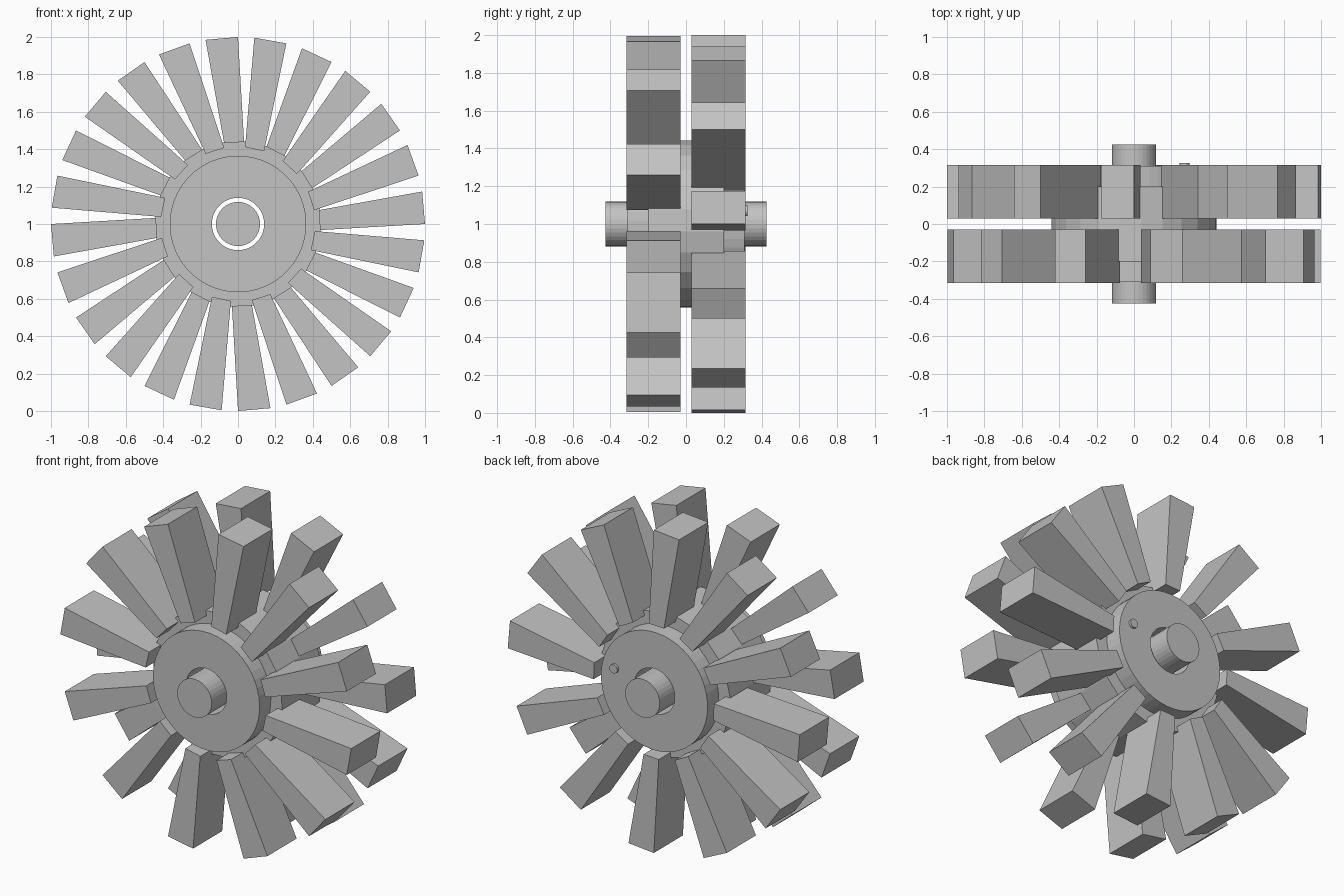
import bpy, bmesh
from math import sin, cos, radians
from mathutils import Vector

cube = bpy.data.objects.get("Cube")
if cube:
    bpy.data.objects.remove(cube, do_unlink=True)

grey = bpy.data.materials.new("plain_grey")
grey.use_nodes = True
grey.diffuse_color = (0.55, 0.55, 0.55, 1)
grey.node_tree.nodes["Principled BSDF"].inputs["Base Color"].default_value = (0.55, 0.55, 0.55, 1)

CENTRE = Vector((0, 0, 1))


def finish(name, bm):
    bmesh.ops.recalc_face_normals(bm, faces=bm.faces)
    mesh = bpy.data.meshes.new(name)
    bm.to_mesh(mesh)
    bm.free()
    mesh.materials.append(grey)
    obj = bpy.data.objects.new(name, mesh)
    bpy.context.collection.objects.link(obj)
    return obj


def polar(deg, r, y, side=0.0):
    """Point at a radius and angle around the y axis, shifted sideways."""
    a = radians(deg)
    return CENTRE + Vector((r * cos(a) - side * sin(a), y, r * sin(a) + side * cos(a)))


def lathe(name, profile, sides, start=0.0, closed=False, centre=(0, 0)):
    """Turn (radius, y, faceted) rings about y; faceted rings get half the sides."""
    bm = bmesh.new()
    step = 360 / sides
    offset = Vector((centre[0], 0, centre[1]))
    rings = []
    for r, y, faceted in profile:
        ring = []
        for i in range(sides):
            rr = r * cos(radians(step)) if faceted and i % 2 else r
            ring.append(bm.verts.new(polar(start + i * step, rr, y) + offset))
        rings.append(ring)
    pairs = list(zip(rings, rings[1:]))
    if closed:
        pairs.append((rings[-1], rings[0]))
    else:
        bm.faces.new(rings[0])
        bm.faces.new(rings[-1])
    for a, b in pairs:
        for i in range(sides):
            j = (i + 1) % sides
            bm.faces.new((a[i], a[j], b[j], b[i]))
    return finish(name, bm)


def blade(name, angle, y0, y1):
    """Tapered block whose root sits slightly clockwise of its tip."""
    bm = bmesh.new()
    loops = []
    for y in (y0, y1):
        loops.append([bm.verts.new(p) for p in (
            polar(angle - 2.5, 0.41, y, -0.052), polar(angle, 0.996, y, -0.087),
            polar(angle, 0.996, y, 0.087), polar(angle - 2.5, 0.41, y, 0.052))])
    front, back = loops
    bm.faces.new(front)
    bm.faces.new(back)
    for i in range(4):
        j = (i + 1) % 4
        bm.faces.new((front[i], front[j], back[j], back[i]))
    finish(name, bm)


# Hub with a faceted middle, round end caps and an open bore
lathe("hub", [(0.14, -0.31, False), (0.365, -0.31, False), (0.365, -0.2, False),
              (0.443, -0.2, True), (0.443, 0.2, True), (0.365, 0.2, False),
              (0.365, 0.31, False), (0.14, 0.31, False)], 48, 10, closed=True)

# Loose shaft through the bore
lathe("shaft", [(0.118, -0.425, False), (0.118, 0.425, False)], 32)

# Small pin on the rear cap
lathe("rear_pin", [(0.027, 0.3, False), (0.027, 0.325, False)], 16, centre=(0.27, 0.07))

# Two staggered rows of blades
for k in range(12):
    blade(f"front_blade_{k + 1}", 20 + 30 * k, -0.315, -0.03)
    blade(f"rear_blade_{k + 1}", 5 + 30 * k, 0.03, 0.315)
